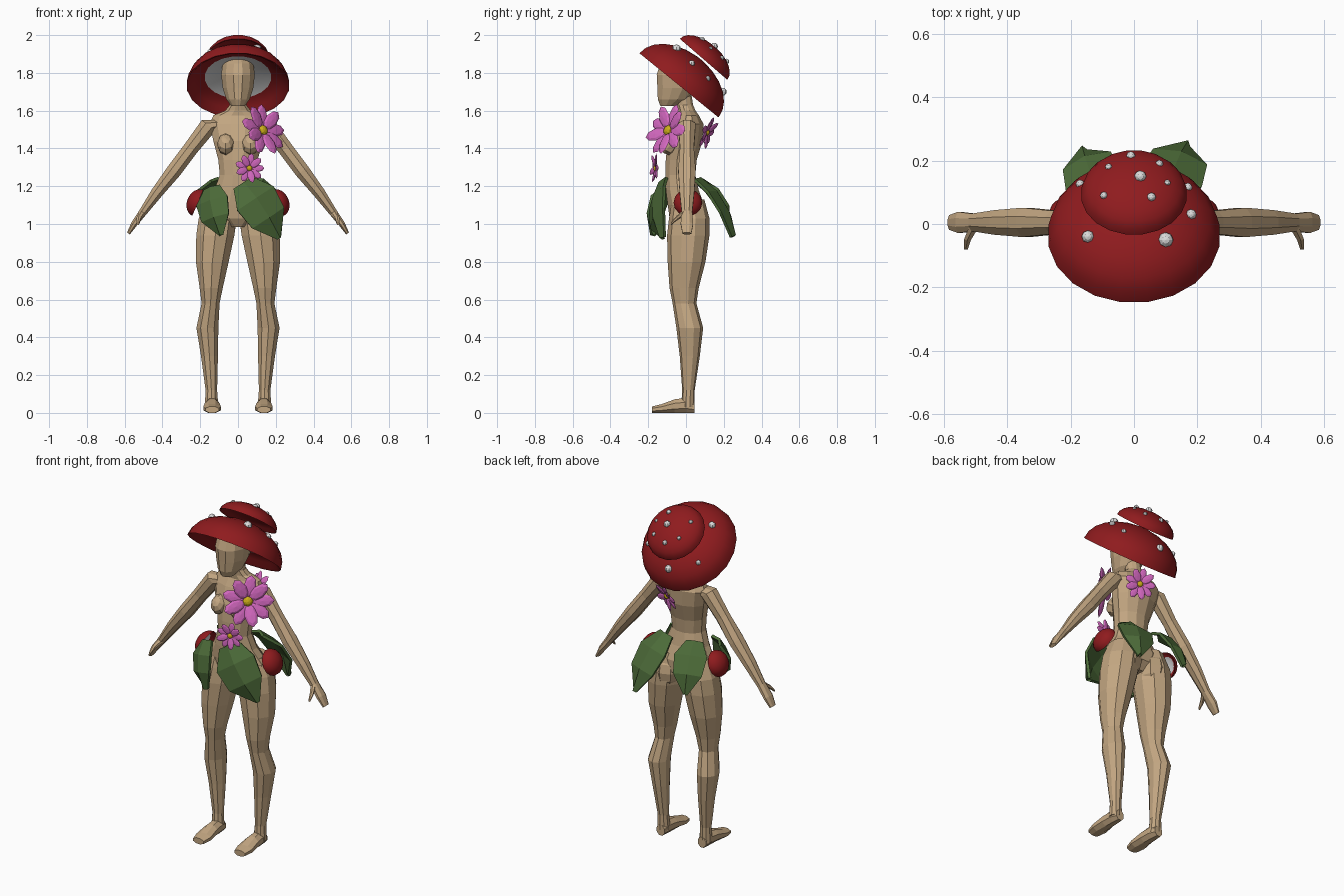
import bpy, bmesh, math
from mathutils import Vector, Matrix
from mathutils.bvhtree import BVHTree

cube = bpy.data.objects.get("Cube")
if cube:
    bpy.data.objects.remove(cube)


def material(name, rgb):
    m = bpy.data.materials.new(name)
    m.use_nodes = True
    m.diffuse_color = (*rgb, 1)
    m.node_tree.nodes["Principled BSDF"].inputs["Base Color"].default_value = (*rgb, 1)
    return m


SKIN = material("skin tan", (0.54, 0.38, 0.22))
RED = material("cap red", (0.275, 0.011, 0.013))
WHITE = material("gill white", (0.72, 0.72, 0.72))
GREEN = material("leaf green", (0.072, 0.145, 0.04))
PINK = material("petal pink", (0.66, 0.14, 0.53))
YELLOW = material("pollen yellow", (0.6, 0.42, 0.01))
X, Y, Z = Vector((1, 0, 0)), Vector((0, 1, 0)), Vector((0, 0, 1))


def finish(name, bm, mats, mirror=False, smooth=False):
    bmesh.ops.recalc_face_normals(bm, faces=bm.faces)
    me = bpy.data.meshes.new(name)
    bm.to_mesh(me)
    bm.free()
    ob = bpy.data.objects.new(name, me)
    bpy.context.collection.objects.link(ob)
    for m in mats:
        me.materials.append(m)
    if mirror:
        ob.modifiers.new("mirror", 'MIRROR').use_mirror_merge = False
    if smooth:
        bpy.ops.object.select_all(action='DESELECT')
        ob.select_set(True)
        bpy.context.view_layer.objects.active = ob
        bpy.ops.object.shade_smooth_by_angle(angle=math.radians(35))
    return ob


def loft(name, rings, sides, mats, band_slot=None, **kw):
    """Skin a run of elliptical rings, each given as centre and two radius vectors."""
    bm = bmesh.new()
    loops = []
    for c, u, v in rings:
        turn = [2 * math.pi * (i + 0.5) / sides for i in range(sides)]
        loops.append([bm.verts.new(Vector(c) + u * math.cos(a) + v * math.sin(a)) for a in turn])
    for k, (lo, hi) in enumerate(zip(loops, loops[1:])):
        for i in range(sides):
            j = (i + 1) % sides
            f = bm.faces.new((lo[i], lo[j], hi[j], hi[i]))
            f.material_index = band_slot(k) if band_slot else 0
    bm.faces.new(loops[0]).material_index = band_slot(0) if band_slot else 0
    bm.faces.new(loops[-1])
    return finish(name, bm, mats, **kw)


def upright(rows):
    return [((x, y, z), X * rx, Y * ry) for z, x, y, rx, ry in rows]


def ellipsoid(bm, centre, radii, rot=Matrix(), seg=8, rings=6):
    mat = Matrix.Translation(centre) @ rot.to_4x4() @ Matrix.Diagonal((*radii, 1))
    bmesh.ops.create_uvsphere(bm, u_segments=seg, v_segments=rings, radius=1, matrix=mat)


# Body
loft("torso", upright([
    (0.985, 0, 0.0, 0.06, 0.06), (1.03, 0, 0.005, 0.17, 0.095), (1.1, 0, 0, 0.183, 0.1),
    (1.18, 0, -0.02, 0.13, 0.09), (1.26, 0, -0.03, 0.1, 0.082), (1.34, 0, -0.025, 0.108, 0.085),
    (1.44, 0, -0.005, 0.135, 0.095), (1.53, 0, 0.015, 0.155, 0.08), (1.575, 0, 0.015, 0.135, 0.055),
    (1.6, 0, 0.005, 0.07, 0.047), (1.63, 0, -0.005, 0.046, 0.044),
    (1.72, 0, -0.02, 0.045, 0.045)]), 12, [SKIN])
loft("head", upright([
    (1.625, 0, -0.095, 0.037, 0.042), (1.66, 0, -0.067, 0.064, 0.085), (1.72, 0, -0.045, 0.084, 0.11),
    (1.79, 0, -0.04, 0.092, 0.119), (1.85, 0, -0.035, 0.084, 0.104), (1.885, 0, -0.03, 0.055, 0.065)]),
    12, [SKIN])
loft("legs", upright([
    (1.13, 0.095, 0.012, 0.072, 0.085), (1.03, 0.108, 0.017, 0.105, 0.107),
    (0.94, 0.12, 0.012, 0.106, 0.112), (0.8, 0.136, 0.003, 0.091, 0.1),
    (0.66, 0.142, -0.01, 0.064, 0.077), (0.58, 0.145, -0.008, 0.05, 0.063),
    (0.45, 0.162, 0.02, 0.061, 0.071), (0.3, 0.151, 0.02, 0.047, 0.053),
    (0.12, 0.141, 0.013, 0.032, 0.033), (0.03, 0.14, 0.01, 0.038, 0.036)]), 10, [SKIN], mirror=True)
loft("feet", [((0.137, y, z), X * rx, Z * z * 1.08) for y, z, rx in [
    (0.045, 0.03, 0.028), (0, 0.04, 0.038), (-0.06, 0.036, 0.043),
    (-0.13, 0.023, 0.05), (-0.18, 0.017, 0.038)]], 8, [SKIN], mirror=True)
across = Vector((0.8, 0, 0.6))
loft("arms", [((x, 0.005, z), Y * ry, across * r) for x, z, ry, r in [
    (0.07, 1.535, 0.04, 0.03), (0.155, 1.522, 0.05, 0.05), (0.25, 1.4, 0.04, 0.043),
    (0.34, 1.28, 0.05, 0.043), (0.43, 1.165, 0.042, 0.034), (0.505, 1.06, 0.03, 0.023),
    (0.55, 1.0, 0.036, 0.018), (0.58, 0.95, 0.025, 0.01)]], 8, [SKIN], mirror=True)
loft("thumbs", [((x, y, z), X * r, Z * r) for x, y, z, r in [
    (0.505, -0.01, 1.06, 0.018), (0.525, -0.05, 1.03, 0.013), (0.53, -0.08, 1.0, 0.007)]],
    6, [SKIN], mirror=True)
bm = bmesh.new()
ellipsoid(bm, (0.065, -0.08, 1.422), (0.047, 0.06, 0.052), Matrix.Rotation(0.9, 4, 'X'))
finish("bust", bm, [SKIN], mirror=True)
bm = bmesh.new()
ellipsoid(bm, (0.09, 0.05, 1.015), (0.085, 0.075, 0.1))
finish("seat_muscles", bm, [SKIN], mirror=True)


# Mushroom caps: shallow gill bowl, lip, then outer dome
def cap(name, centre, axis, radius, height, sides, mats, **kw):
    axis = Vector(axis).normalized()
    u = axis.cross(Y if abs(axis.x) > 0.5 else X).normalized()
    v = axis.cross(u)
    inner = [(0.95, 0.42, a) for a in (86, 66, 47, 25, 5)]
    outer = [(1, 1, a) for a in (0, 14, 28, 42, 56, 71, 86)]
    rings = []
    for kr, kh, a in inner + outer:
        a = math.radians(a)
        r = radius * kr * math.cos(a)
        rings.append((Vector(centre) + axis * height * kh * math.sin(a), u * r, v * r))
    return loft(name, rings, sides, mats, lambda k: 1 if k < 2 and len(mats) > 1 else 0,
                smooth=True, **kw)


caps = [cap("hat_cap", (0, -0.037, 1.734), (0, 0.63, 0.776), 0.273, 0.18, 20, [RED, WHITE]),
        cap("top_cap", (0, 0.093, 1.872), (0, 0.653, 0.757), 0.168, 0.09, 20, [RED])]
cap("hip_caps", (0.213, 0.01, 1.112), (0.92, 0, 0.39), 0.076, 0.057, 14, [RED, WHITE], mirror=True)

# Warts dropped onto the caps from above, and onto the rear from behind
trees = [BVHTree.FromPolygons([p.co for p in c.data.vertices],
                              [list(f.vertices) for f in c.data.polygons]) for c in caps]
above = [(0.02, 0.15, 0.019), (-0.145, -0.04, 0.02), (0.1, -0.05, 0.024), (0.18, 0.03, 0.017),
         (-0.01, 0.215, 0.014), (0.08, 0.19, 0.012), (0.055, 0.085, 0.014), (-0.095, 0.09, 0.012),
         (0.105, 0.13, 0.01), (-0.08, 0.18, 0.011)]
behind = [(-0.02, 1.7, 0.021), (0.17, 1.77, 0.014), (-0.17, 1.75, 0.014)]
casts = [(Vector((x, y, 3)), -Z, r) for x, y, r in above]
casts += [(Vector((x, 3, z)), -Y, r) for x, z, r in behind]
bm = bmesh.new()
for start, way, r in casts:
    hits = [h for h in (t.ray_cast(start, way) for t in trees) if h[0]]
    if hits:
        ellipsoid(bm, min(hits, key=lambda h: h[3])[0], (r, r, r))
finish("warts", bm, [WHITE])


# Skirt leaves: folded blades with a raised midrib
def leaf(name, base, tip, half, out):
    base, tip = Vector(base), Vector(tip)
    along = tip - base
    side = along.cross(Vector(out)).normalized()
    lift = side.cross(along).normalized()
    bm = bmesh.new()
    rows = []
    for t, w, bulge in [(0, 0.5, 0), (0.3, 1, 0.035), (0.65, 0.87, 0.035), (1, 0.08, 0)]:
        mid = base + along * t + lift * bulge
        rows.append([bm.verts.new(mid + side * half * w * s + lift * (0 if s else 0.02))
                     for s in (-1, 0, 1)])
    for a, b in zip(rows, rows[1:]):
        for i in (0, 1):
            bm.faces.new((a[i], a[i + 1], b[i + 1], b[i]))
    ob = finish(name, bm, [GREEN])
    mod = ob.modifiers.new("thickness", 'SOLIDIFY')
    mod.thickness, mod.offset = 0.016, 0


leaf("front_left_leaf", (0.025, -0.12, 1.215), (0.215, -0.115, 0.925), 0.12, (0.35, -0.9, 0))
leaf("front_right_leaf", (-0.135, -0.09, 1.19), (-0.085, -0.165, 0.94), 0.092, (-0.45, -1, 0))
leaf("back_left_leaf", (0.085, 0.06, 1.23), (0.165, 0.24, 0.93), 0.1, (0.25, 1, 0.5))
leaf("back_right_leaf", (-0.1, 0.06, 1.23), (-0.155, 0.225, 0.99), 0.09, (-0.4, 1, 0.5))


# Daisies: radiating petals around a button
def flower(name, centre, facing, radius, petals):
    rot = Vector(facing).to_track_quat('Z', 'Y').to_matrix().to_4x4()
    centre = Vector(centre)
    bm = bmesh.new()
    for i in range(petals):
        tilt = Matrix.Rotation(-0.22 if i % 2 else -0.05, 4, 'Y')
        turn = rot @ Matrix.Rotation(2 * math.pi * i / petals, 4, 'Z') @ tilt
        ellipsoid(bm, centre + turn @ Vector((radius * 0.56, 0, 0)),
                  (radius * 0.46, radius * 0.25, radius * 0.07), turn, 8, 4)
    finish(name + "_petals", bm, [PINK])
    bm = bmesh.new()
    ellipsoid(bm, centre, (radius * 0.21, radius * 0.21, radius * 0.17), rot)
    finish(name + "_button", bm, [YELLOW])


flower("shoulder_flower", (0.13, -0.093, 1.495), (0.6, -0.7, 0.3), 0.142, 9)
flower("waist_flower", (0.06, -0.16, 1.295), (0.2, -1, 0.05), 0.078, 9)
flower("back_flower", (0.05, 0.11, 1.485), (0.35, 0.85, -0.35), 0.088, 9)
